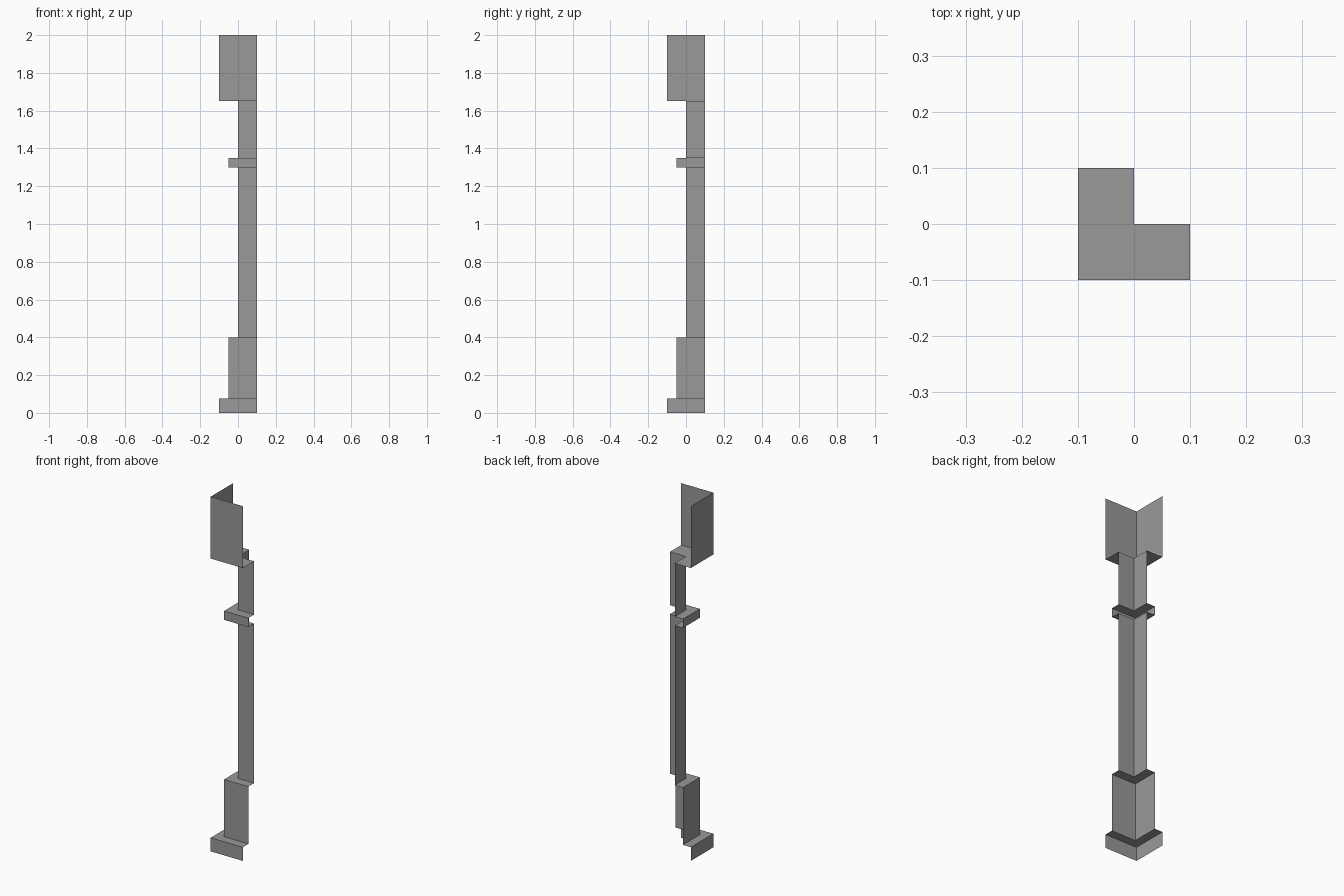
import bpy, bmesh

if "Cube" in bpy.data.objects:
    bpy.data.objects.remove(bpy.data.objects["Cube"])

# Open corner trim: a stepped profile swept around two walls (x = -d and y = -d)
END = 0.1            # both wings stop here
# (projection d, height z), from the floor upwards
PROFILE = [
    (0.10, 0.00), (0.10, 0.077),      # plinth
    (0.051, 0.077), (0.051, 0.40),    # base block
    (0.0, 0.40), (0.0, 1.30),         # shaft
    (0.051, 1.30), (0.051, 1.35),     # collar
    (0.0, 1.35), (0.0, 1.651),        # neck
    (0.10, 1.651), (0.10, 2.00),      # capital
]

bm = bmesh.new()
rows = []
for d, z in PROFILE:
    path = [(END, -d), (-d, -d), (-d, END)]
    rows.append([bm.verts.new((x, y, z)) for x, y in path])

# Skin neighbouring rows with the outside facing -x and -y
for low, high in zip(rows, rows[1:]):
    for i in range(2):
        bm.faces.new((low[i + 1], low[i], high[i], high[i + 1]))

mesh = bpy.data.meshes.new("corner_pillar")
bm.to_mesh(mesh)
bm.free()

# Dark grey finish
grey = bpy.data.materials.new("dark_grey")
grey.diffuse_color = (0.32, 0.32, 0.32, 1)
grey.use_nodes = True
grey.node_tree.nodes["Principled BSDF"].inputs["Base Color"].default_value = grey.diffuse_color
mesh.materials.append(grey)

pillar = bpy.data.objects.new("corner_pillar", mesh)
bpy.context.collection.objects.link(pillar)
